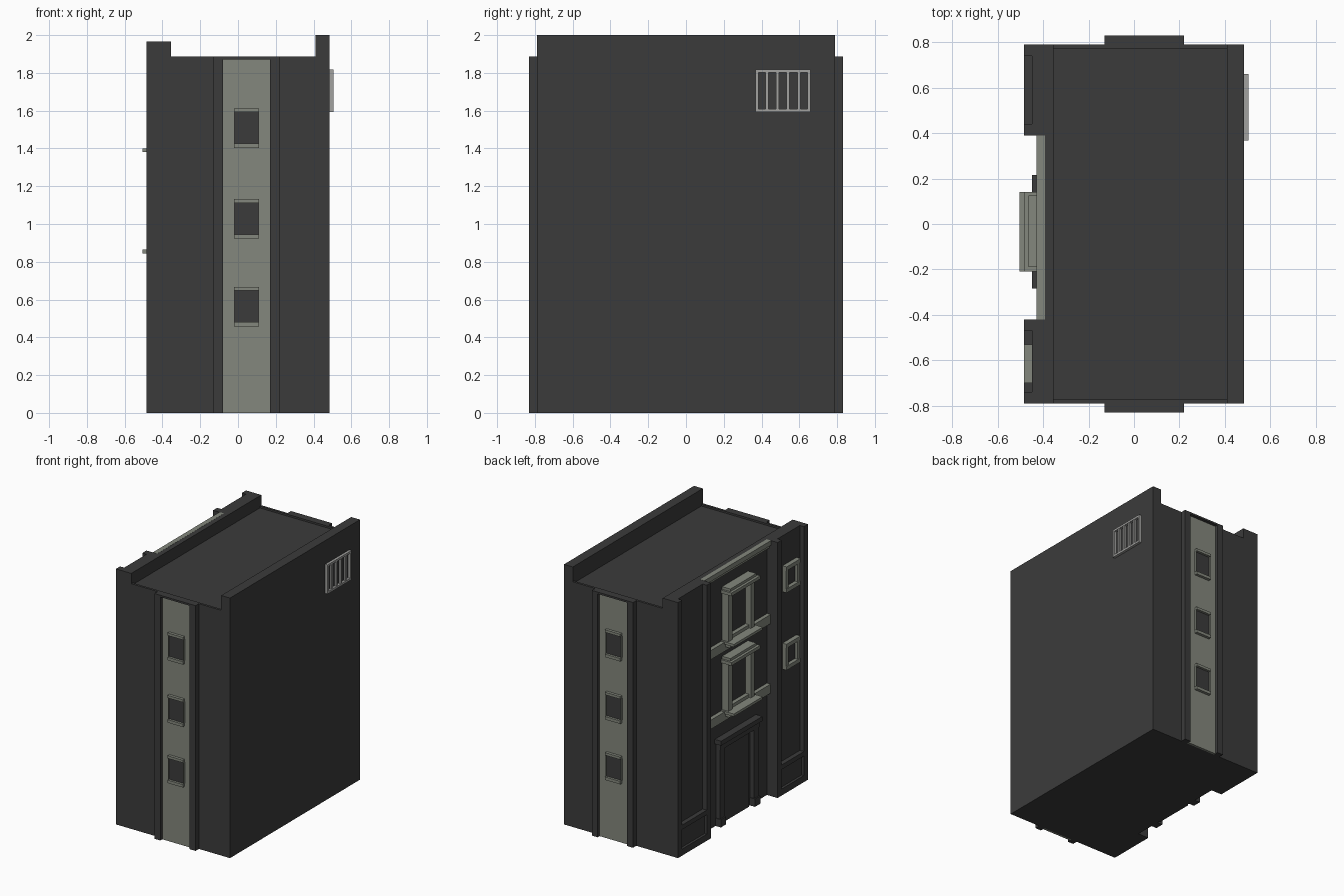
import bpy, bmesh
from mathutils import Matrix, Vector

cube = bpy.data.objects.get("Cube")
if cube:
    bpy.data.objects.remove(cube, do_unlink=True)


def material(name, rgb):
    m = bpy.data.materials.new(name)
    m.use_nodes = True
    m.diffuse_color = (*rgb, 1)
    m.node_tree.nodes["Principled BSDF"].inputs["Base Color"].default_value = (*rgb, 1)
    return m


DARK = material("dark charcoal", (0.044, 0.044, 0.044))
STONE = material("pale grey stone", (0.23, 0.245, 0.205))
METAL = material("light grey metal", (0.36, 0.36, 0.35))


def part(name, mat, boxes, mirror_y=False):
    """One object from boxes given as (x0, x1, y0, y1, z0, z1)."""
    bm = bmesh.new()
    for x0, x1, y0, y1, z0, z1 in boxes:
        if mirror_y:
            y0, y1 = -y1, -y0
        size = Matrix.Diagonal((x1 - x0, y1 - y0, z1 - z0, 1))
        mid = Vector(((x0 + x1) / 2, (y0 + y1) / 2, (z0 + z1) / 2))
        bmesh.ops.create_cube(bm, size=1, matrix=Matrix.Translation(mid) @ size)
    me = bpy.data.meshes.new(name)
    bm.to_mesh(me)
    bm.free()
    me.materials.append(mat)
    ob = bpy.data.objects.new(name, me)
    bpy.context.collection.objects.link(ob)
    return ob


# Main block, roof rims and parapets
part("building_core", DARK, [(-0.395, 0.41, -0.79, 0.79, 0, 1.872)])
part("roof_rims", DARK, [(-0.355, 0.41, -0.79, -0.772, 1.872, 1.886),
                         (-0.355, 0.41, 0.772, 0.79, 1.872, 1.886)])
part("blank_side_wall", DARK, [(0.41, 0.485, -0.79, 0.79, 0, 2.0)])
part("facade_parapet", DARK, [(-0.395, -0.355, -0.79, 0.79, 1.872, 1.965)])

# End walls: pilasters, stone strip and three windows, on both ends
for side, mirrored in (("front", True), ("back", False)):
    part(side + "_pilasters", DARK, [
        (-0.13, -0.08, 0.79, 0.83, 0, 1.886),
        (0.17, 0.22, 0.79, 0.83, 0, 1.886),
        (-0.08, 0.17, 0.79, 0.83, 1.872, 1.886)], mirrored)
    part(side + "_stone_strip", STONE, [(-0.08, 0.17, 0.79, 0.806, 0, 1.872)], mirrored)
    glass, trim = [], []
    for z in (0.565, 1.03, 1.51):
        glass.append((-0.02, 0.11, 0.80, 0.81, z - 0.09, z + 0.09))
        trim += [(-0.02, 0.11, 0.80, 0.828, z - 0.108, z - 0.085),
                 (-0.02, 0.11, 0.80, 0.828, z + 0.082, z + 0.102),
                 (-0.022, -0.018, 0.80, 0.82, z - 0.085, z + 0.082),
                 (0.108, 0.112, 0.80, 0.82, z - 0.085, z + 0.082)]
    part(side + "_window_glass", DARK, glass, mirrored)
    part(side + "_window_trim", STONE, trim, mirrored)

# Facade wings with recessed panels
for name, y0, y1 in (("left_wing", 0.39, 0.79), ("right_wing", -0.79, -0.42)):
    a, b = y0 + 0.05, y1 - 0.05
    part(name, DARK, [
        (-0.45, -0.395, y0, y1, 0, 1.965),
        (-0.485, -0.45, y0, a, 0, 1.965),
        (-0.485, -0.45, b, y1, 0, 1.965),
        (-0.485, -0.45, a, b, 0, 0.05),
        (-0.485, -0.45, a, b, 0.20, 0.235),
        (-0.465, -0.45, a, b, 0.05, 0.20)])

# Small framed windows of the right wing
frames, panes = [], []
for z in (1.04, 1.635):
    frames += [(-0.485, -0.45, -0.70, -0.53, z - 0.10, z - 0.07),
               (-0.485, -0.45, -0.70, -0.53, z + 0.07, z + 0.10),
               (-0.48, -0.45, -0.70, -0.672, z - 0.07, z + 0.07),
               (-0.48, -0.45, -0.558, -0.53, z - 0.07, z + 0.07)]
    panes.append((-0.456, -0.45, -0.672, -0.558, z - 0.07, z + 0.07))
part("small_window_frames", STONE, frames)
part("small_window_panes", DARK, panes)

# Cornice and string courses across the recessed bay
part("cornice", STONE, [(-0.43, -0.393, -0.42, 0.39, 1.93, 1.966),
                        (-0.415, -0.395, -0.42, 0.39, 1.905, 1.93)])
part("string_courses", STONE,
     [(-0.425, -0.395, -0.42, 0.39, z - 0.07, z) for z in (0.86, 1.395)])

# Large windows of the recessed bay
frames, panes = [], []
for z in (0.855, 1.39):
    frames += [(-0.505, -0.395, -0.21, 0.14, z - 0.01, z + 0.01),
               (-0.465, -0.395, -0.19, 0.125, z - 0.035, z - 0.01),
               (-0.485, -0.395, -0.21, 0.14, z + 0.375, z + 0.40),
               (-0.465, -0.395, -0.19, 0.125, z + 0.40, z + 0.42),
               (-0.45, -0.395, -0.19, -0.145, z + 0.01, z + 0.375),
               (-0.45, -0.395, 0.08, 0.125, z + 0.01, z + 0.375),
               (-0.435, -0.395, -0.145, 0.08, z + 0.01, z + 0.035),
               (-0.435, -0.395, -0.145, 0.08, z + 0.35, z + 0.375)]
    panes.append((-0.404, -0.395, -0.145, 0.08, z + 0.035, z + 0.35))
part("large_window_frames", STONE, frames)
part("large_window_panes", DARK, panes)

# Entrance
part("door_surround", DARK, [
    (-0.45, -0.395, -0.285, 0.215, 0.635, 0.67),
    (-0.435, -0.395, -0.27, 0.20, 0.59, 0.635),
    (-0.43, -0.395, -0.27, -0.215, 0, 0.59),
    (-0.43, -0.395, 0.145, 0.20, 0, 0.59),
    (-0.44, -0.395, -0.275, -0.21, 0, 0.06),
    (-0.44, -0.395, 0.14, 0.205, 0, 0.06)])
part("door_leaf", DARK, [(-0.404, -0.395, -0.19, 0.12, 0, 0.565)])

# Window grille on the blank side wall
bars = [(0.485, 0.505, 0.367, 0.66, z, z + 0.016) for z in (1.594, 1.802)]
bars += [(0.485, 0.505, y, y + 0.016, 1.594, 1.818) for y in (0.367, 0.644)]
bars += [(0.488, 0.502, y - 0.008, y + 0.008, 1.60, 1.81)
         for y in (0.428, 0.484, 0.540, 0.597)]
part("side_grille", METAL, bars)
